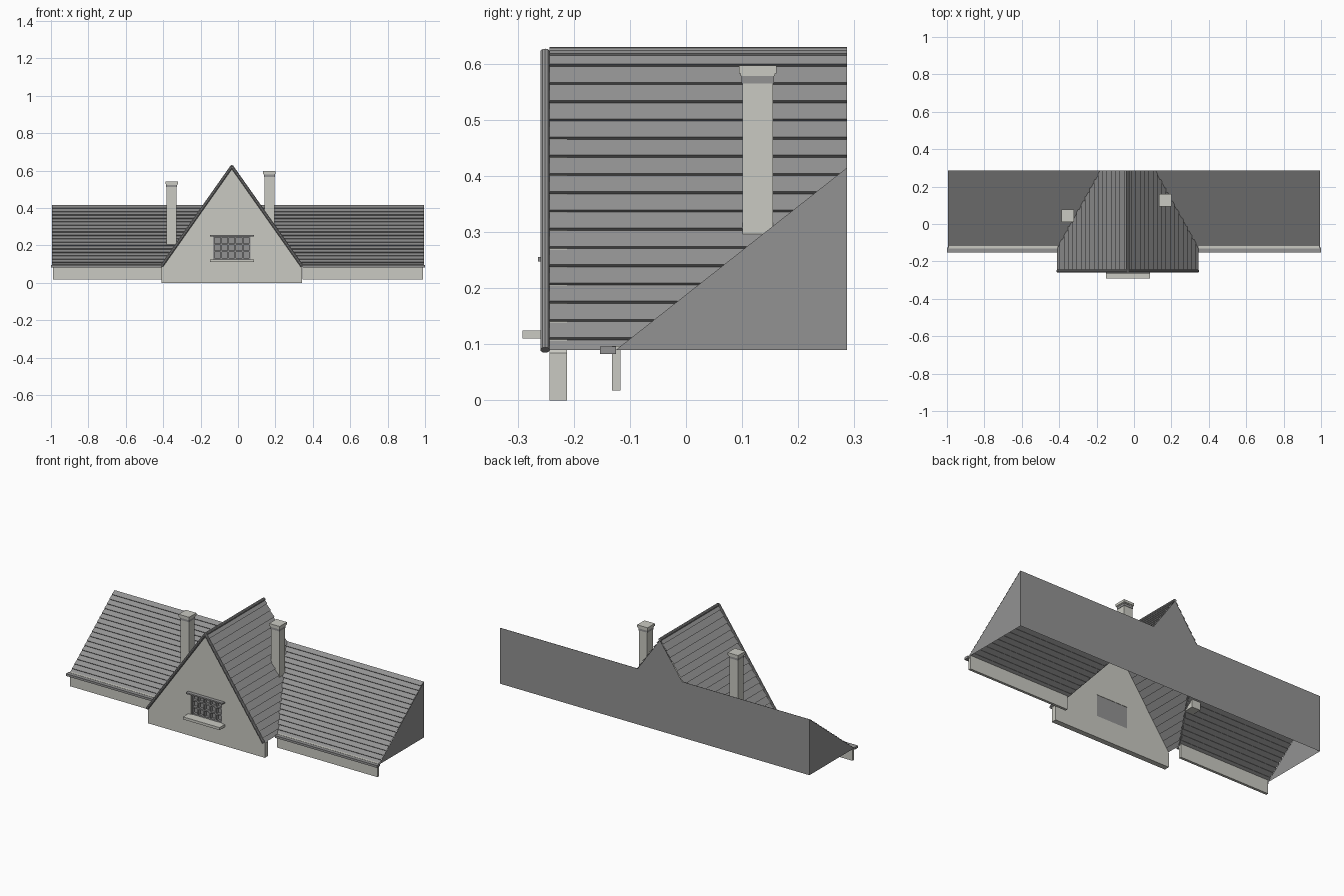
import bpy, bmesh
from mathutils import Vector as V, Matrix

cube = bpy.data.objects.get("Cube")
if cube:
    bpy.data.objects.remove(cube, do_unlink=True)


def material(name, r, g, b):
    m = bpy.data.materials.new(name)
    m.use_nodes = True
    m.diffuse_color = (r, g, b, 1)
    m.node_tree.nodes["Principled BSDF"].inputs["Base Color"].default_value = (r, g, b, 1)
    return m


GREY = material("roof_grey", 0.29, 0.29, 0.29)
CREAM = material("wall_cream", 0.59, 0.59, 0.54)

CX = -0.033            # centre line of the gable
HALF, APEX = 0.372, 0.618
EAVE = 0.09
BACK, TOP = 0.287, 0.415
FRONT = -0.243         # front face of the gable wall
END = 0.995


def finish(name, bm, mat):
    me = bpy.data.meshes.new(name)
    bm.to_mesh(me)
    bm.free()
    me.materials.append(mat)
    ob = bpy.data.objects.new(name, me)
    bpy.context.collection.objects.link(ob)
    return ob


def box(name, x, y, z, mat):
    bm = bmesh.new()
    size = Matrix.Diagonal((x[1] - x[0], y[1] - y[0], z[1] - z[0], 1))
    mid = V((sum(x) / 2, sum(y) / 2, sum(z) / 2))
    bmesh.ops.create_cube(bm, size=1, matrix=Matrix.Translation(mid) @ size)
    return finish(name, bm, mat)


def panel(name, points, mat):
    bm = bmesh.new()
    bm.faces.new([bm.verts.new(p) for p in points])
    return finish(name, bm, mat)


def rod(name, a, b, radius, mat):
    bm = bmesh.new()
    d = V(b) - V(a)
    place = Matrix.Translation((V(a) + V(b)) / 2) @ d.to_track_quat('Z', 'Y').to_matrix().to_4x4()
    bmesh.ops.create_cone(bm, cap_ends=True, segments=10, radius1=radius, radius2=radius,
                          depth=d.length, matrix=place)
    return finish(name, bm, mat)


def lapped_roof(name, base, step, normal, lip, count, along, cuts):
    """Overlapping courses swept along a vector, trimmed by planes."""
    bm = bmesh.new()
    profile = []
    for i in range(count):
        p = base + step * i
        profile += [p, p + normal * lip]
    profile.append(base + step * count)
    rows = [(bm.verts.new(p), bm.verts.new(p + along)) for p in profile]
    for (a, b), (c, d) in zip(rows, rows[1:]):
        bm.faces.new((a, b, d, c))
    for co, no in cuts:
        bmesh.ops.bisect_plane(bm, geom=bm.verts[:] + bm.edges[:] + bm.faces[:],
                               plane_co=co, plane_no=no, clear_inner=True)
    for f in bm.faces:
        f.normal_update()
        if f.normal.dot(normal) < -0.01 or (abs(f.normal.dot(normal)) < 0.01 and f.normal.dot(step) > 0):
            f.normal_flip()
    return finish(name, bm, GREY)


# Roofs, meeting along the valleys
main_base = V((0, -0.125, 0.088))
main_rise = V((0, BACK, TOP)) - main_base
main_normal = V((0, -main_rise.z, main_rise.y)).normalized()
courses, gable_start, gable_step = 18, 0.0755, 0.0325

for s, side in ((1, "left"), (-1, "right")):
    gable_normal = V((s * (APEX - EAVE), 0, HALF)).normalized()
    slope = HALF / (APEX - EAVE)
    gable_base = V((CX + s * slope * (APEX - gable_start), FRONT, gable_start))
    lapped_roof(side + "_gable_roof", gable_base, V((-s * slope, 0, 1)) * gable_step,
                gable_normal, 0.007, 17, V((0, BACK - FRONT, 0)),
                [(V((0, BACK, TOP)), main_normal),
                 (V((0, 0, EAVE)), V((0, 0, 1))),
                 (V((CX, 0, 0)), V((s, 0, 0)))])
    lapped_roof(side + "_main_roof", main_base + V((CX, 0, 0)), main_rise / courses,
                main_normal, 0.005, courses, V((s * END - CX, 0, 0)),
                [(V((CX, 0, APEX)), gable_normal)])

    # Rounded rake trim on the gable front
    rod(side + "_rake_trim", (CX + s * (HALF + 0.003), -0.251, EAVE),
        (CX, -0.251, APEX + 0.004), 0.0085, GREY)

    # Triangular roof end, low front wall and gutter
    panel(side + "_roof_end", [(s * END, -0.125, EAVE), (s * END, BACK, EAVE),
                               (s * END, BACK, TOP)][::s], GREY)
    inner = CX + s * 0.377
    box(side + "_front_wall", sorted((inner, s * 0.99)), (-0.132, -0.117), (0.018, 0.097), CREAM)
    box(side + "_gutter", sorted((inner, s)), (-0.153, -0.125), (0.083, 0.096), GREY)

rod("ridge_cap", (CX, FRONT, APEX + 0.003), (CX, BACK, APEX + 0.003), 0.009, GREY)

# Flat rear wall following both roof outlines
notch = (APEX - TOP) * HALF / (APEX - EAVE)
outline = [(END, EAVE), (-END, EAVE), (-END, TOP), (CX - notch, TOP),
           (CX, APEX), (CX + notch, TOP), (END, TOP)]
panel("rear_wall", [(x, BACK, z) for x, z in outline], GREY)

# Gable wall with a window opening
WX, WZ = (-0.133, 0.067), (0.125, 0.25)
bm = bmesh.new()
shape = [(CX - 0.376, 0), (CX + 0.376, 0), (CX + 0.376, 0.085), (CX, APEX), (CX - 0.376, 0.085)]
hole = [(WX[0], WZ[0]), (WX[1], WZ[0]), (WX[1], WZ[1]), (WX[0], WZ[1])]
edges = []
for loop in (shape, hole):
    vs = [bm.verts.new((x, FRONT, z)) for x, z in loop]
    edges += [bm.edges.new((a, b)) for a, b in zip(vs, vs[1:] + vs[:1])]
bmesh.ops.triangle_fill(bm, edges=edges, use_beauty=True, normal=(0, -1, 0))
ext = bmesh.ops.extrude_face_region(bm, geom=bm.faces[:], use_keep_orig=True)
bmesh.ops.translate(bm, vec=(0, 0.031, 0), verts=[v for v in ext["geom"] if isinstance(v, bmesh.types.BMVert)])
bmesh.ops.recalc_face_normals(bm, faces=bm.faces[:])
finish("gable_wall", bm, CREAM)

# Window pane, frame, glazing bars, sill and header
box("window_pane", WX, (-0.222, -0.214), WZ, GREY)
for i in range(6):
    x = WX[0] + 0.004 + (WX[1] - WX[0] - 0.008) * i / 5
    box("upright_bar", (x - 0.004, x + 0.004), (-0.239, -0.222), WZ, GREY)
for i in range(4):
    z = WZ[0] + 0.004 + (WZ[1] - WZ[0] - 0.008) * i / 3
    box("cross_bar", WX, (-0.237, -0.222), (z - 0.004, z + 0.004), GREY)
box("window_sill", (-0.15, 0.085), (-0.291, -0.235), (0.11, 0.125), CREAM)
box("window_header", (-0.15, 0.085), (-0.264, -0.235), (0.248, 0.256), GREY)


# Chimneys with a grey neck and a wide cap
def chimney(name, x, y, bottom, top):
    def layer(part, r, low, high, mat):
        box(name + part, (x - r, x + r), (y - r, y + r), (low, high), mat)
    layer("_shaft", 0.027, bottom, top - 0.032, CREAM)
    layer("_neck", 0.029, top - 0.032, top - 0.019, GREY)
    layer("_collar", 0.031, top - 0.019, top - 0.014, CREAM)
    layer("_cap", 0.0335, top - 0.014, top, CREAM)


chimney("left_chimney", 0.168, 0.128, 0.28, 0.597)
chimney("right_chimney", -0.355, 0.043, 0.20, 0.543)
